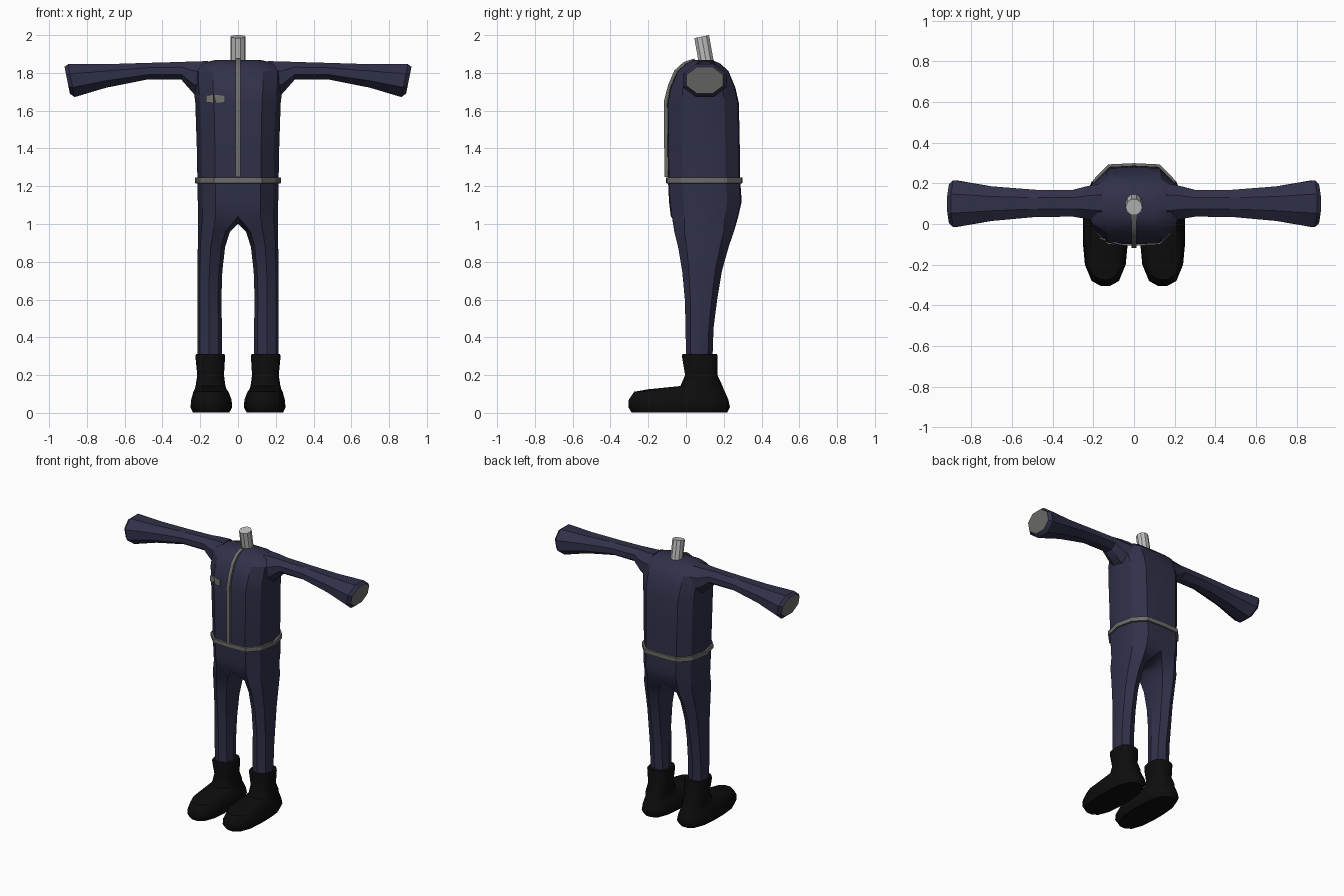
import bpy, bmesh, math
from mathutils import Vector

if "Cube" in bpy.data.objects:
    bpy.data.objects.remove(bpy.data.objects["Cube"])


def mat(name, rgb):
    m = bpy.data.materials.new(name)
    m.diffuse_color = (*rgb, 1)
    m.use_nodes = True
    m.node_tree.nodes["Principled BSDF"].inputs["Base Color"].default_value = m.diffuse_color
    return m


NAVY = mat("navy cloth", (0.030, 0.030, 0.068))
TRIM = mat("grey trim", (0.15, 0.15, 0.14))
BLACK = mat("black rubber", (0.004, 0.004, 0.004))
STEEL = mat("light grey", (0.52, 0.52, 0.52))


def finish(name, bm, mats, mirror=False, angle=28):
    bmesh.ops.recalc_face_normals(bm, faces=bm.faces)
    me = bpy.data.meshes.new(name)
    bm.to_mesh(me)
    bm.free()
    ob = bpy.data.objects.new(name, me)
    bpy.context.collection.objects.link(ob)
    for m in mats:
        me.materials.append(m)
    if mirror:
        ob.modifiers.new("mirror", 'MIRROR').use_axis[0] = True
    bpy.ops.object.select_all(action='DESELECT')
    ob.select_set(True)
    bpy.context.view_layer.objects.active = ob
    bpy.ops.object.shade_smooth_by_angle(angle=math.radians(angle))
    return ob


def bridge(bm, a, b, closed=True):
    n = len(a)
    for i in range(n if closed else n - 1):
        j = (i + 1) % n
        bm.faces.new((a[i], a[j], b[j], b[i]))


def loft(bm, rings, closed=True, caps=True):
    vs = [[bm.verts.new(p) for p in r] for r in rings]
    for a, b in zip(vs, vs[1:]):
        bridge(bm, a, b, closed)
    if caps:
        return vs, [bm.faces.new(vs[0]), bm.faces.new(vs[-1])]
    return vs, []


# Half outline of the torso from front centre round to back centre
HALF = [(0, -1), (.56, -.97), (.88, -.6), (1, 0), (.88, .6), (.56, .97), (0, 1)]
# Leg outline, same order plus one inner point
LEG = [(-.72, -.72), (.05, -1), (.8, -.66), (1, 0), (.8, .66), (.05, 1), (-.72, .72), (-1, 0)]


def half_ring(z, w, y0, y1):
    return [(u * w, (y0 + y1) / 2 + v * (y1 - y0) / 2, z) for u, v in HALF]


def box_ring(shape, z, x0, x1, y0, y1):
    return [((x0 + x1) / 2 + u * (x1 - x0) / 2, (y0 + y1) / 2 + v * (y1 - y0) / 2, z)
            for u, v in shape]


# Overall: legs joined at the crotch to the torso
bm = bmesh.new()
legs, _ = loft(bm, [box_ring(LEG, *r) for r in (
    (.28, .085, .215, 0, .14), (.45, .085, .215, -.002, .146),
    (.60, .088, .215, -.006, .165), (.75, .083, .214, -.02, .19),
    (.88, .068, .213, -.042, .226), (.96, .042, .212, -.062, .254))], caps=False)
bm.faces.new(legs[0])
body, _ = loft(bm, [half_ring(*r) for r in (
    (1.04, .212, -.08, .277), (1.12, .213, -.09, .295), (1.23, .215, -.095, .287),
    (1.40, .218, -.098, .285), (1.64, .226, -.1, .28), (1.72, .236, -.085, .262),
    (1.81, .238, -.045, .225), (1.85, .2, 0, .18), (1.868, .12, .035, .14))],
    closed=False, caps=False)
crotch = bm.verts.new((0, .1, 1.0))
bridge(bm, legs[-1], body[0] + [crotch])
bm.faces.new(body[-1])
finish("overall_body", bm, [NAVY], True)

# Sleeves: flared octagons, with grey cuff openings
bm = bmesh.new()
rings = []
for x, z0, z1, y0, y1, tilt in (
        (.16, 1.66, 1.862, .01, .2, 0), (.235, 1.69, 1.861, .025, .185, 0),
        (.30, 1.764, 1.858, .036, .168, 0), (.48, 1.765, 1.853, .035, .168, 0),
        (.70, 1.722, 1.846, .015, .185, .05), (.882, 1.672, 1.846, -.015, .215, .2),
        (.904, 1.69, 1.832, .003, .196, .2)):
    c = math.cos(math.pi / 8)
    ring = []
    for i in range(8):
        a = math.pi / 8 + i * math.pi / 4
        dz = math.sin(a) / c * (z1 - z0) / 2
        ring.append((x + dz * tilt, (y0 + y1) / 2 + math.cos(a) / c * (y1 - y0) / 2,
                     (z0 + z1) / 2 + dz))
    rings.append(ring)
_, caps = loft(bm, rings)
caps[1].material_index = 1
finish("sleeves", bm, [NAVY, TRIM], True)

# Boots: stacked rounded outlines from sole to shaft
ROUND = []
for i in range(16):
    a = 2 * math.pi * (i + .5) / 16
    c, s = math.cos(a), math.sin(a)
    k = (abs(c) ** 2.8 + abs(s) ** 2.8) ** (-1 / 2.8)
    ROUND.append((c * k, s * k))
bm = bmesh.new()
loft(bm, [box_ring(ROUND, *r) for r in (
    (.003, .045, .24, -.29, .22), (.03, .03, .252, -.306, .234),
    (.07, .034, .248, -.304, .225), (.112, .05, .237, -.275, .207),
    (.125, .06, .23, -.2, .2), (.142, .066, .225, -.03, .194),
    (.2, .074, .216, -.005, .167), (.3, .068, .226, -.022, .168),
    (.312, .072, .222, -.018, .164))])
finish("boots", bm, [BLACK], True, 40)

# Belt around the waist
bm = bmesh.new()
belt = [half_ring(z, .215 + d, -.095 - d, .287 + d)
        for z, d in ((1.214, -.01), (1.216, .012), (1.246, .012), (1.248, -.01))]
loft(bm, belt, closed=False, caps=False)
finish("belt", bm, [TRIM], True)

# Zip strip following the chest
bm = bmesh.new()
path = [(-.114, 1.25), (-.117, 1.65), (-.095, 1.735), (-.062, 1.812), (-.012, 1.858), (.045, 1.876)]
rings = []
for i, (y, z) in enumerate(path):
    a, b = path[max(i - 1, 0)], path[min(i + 1, len(path) - 1)]
    t = Vector((b[0] - a[0], b[1] - a[1])).normalized()
    iy, iz = y + t.y * .03, z - t.x * .03
    rings.append([(-.012, y, z), (.012, y, z), (.012, iy, iz), (-.012, iy, iz)])
loft(bm, rings)
finish("zip_strip", bm, [TRIM])

# Chest badge: thin plate
bm = bmesh.new()
loft(bm, [[(-.17, -.078 + d, z), (-.07, -.108 + d, z), (-.07, -.1 + d, z), (-.17, -.07 + d, z)]
          for z, d in ((1.642, 0), (1.682, .005))])
finish("chest_badge", bm, [TRIM])

# Neck post, leaning forward
bm = bmesh.new()
loft(bm, [[(.041 * math.cos(i * math.pi / 5), y + .041 * math.sin(i * math.pi / 5),
            z + .008 * math.sin(i * math.pi / 5)) for i in range(10)]
          for y, z in ((.112, 1.83), (.083, 1.992))])
finish("neck_post", bm, [STEEL])
